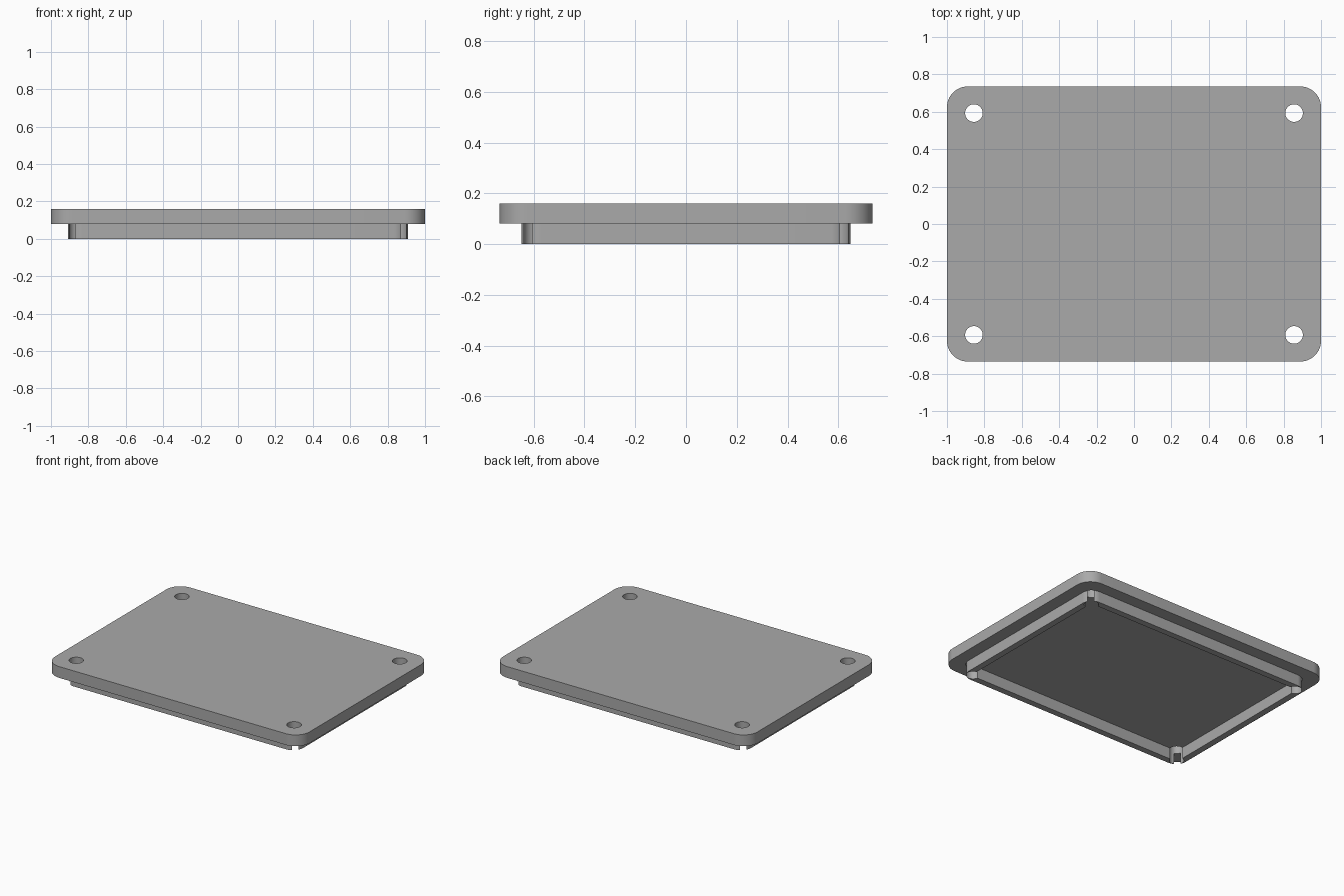
import bpy, bmesh, math

if "Cube" in bpy.data.objects:
    bpy.data.objects.remove(bpy.data.objects["Cube"])

grey = bpy.data.materials.new("plain grey")
grey.diffuse_color = (0.40, 0.40, 0.40, 1)
grey.use_nodes = True
grey.node_tree.nodes["Principled BSDF"].inputs["Base Color"].default_value = grey.diffuse_color


def rounded_block(name, hx, hy, r, z0, z1, seg=14):
    """Vertical prism with a rounded-rectangle outline (a circle when hx = hy = r)."""
    bm = bmesh.new()
    pts = []
    for k, (sx, sy) in enumerate([(1, 1), (-1, 1), (-1, -1), (1, -1)]):
        for i in range(seg + 1):
            a = math.pi / 2 * (k + i / seg)
            pts.append((sx * (hx - r) + r * math.cos(a),
                        sy * (hy - r) + r * math.sin(a), z0))
    face = bm.faces.new([bm.verts.new(p) for p in pts])
    top = bmesh.ops.extrude_face_region(bm, geom=[face])["geom"]
    bmesh.ops.translate(bm, vec=(0, 0, z1 - z0),
                        verts=[v for v in top if isinstance(v, bmesh.types.BMVert)])
    bmesh.ops.remove_doubles(bm, verts=bm.verts, dist=1e-5)
    bmesh.ops.recalc_face_normals(bm, faces=bm.faces)
    me = bpy.data.meshes.new(name)
    bm.to_mesh(me)
    bm.free()
    me.materials.append(grey)
    ob = bpy.data.objects.new(name, me)
    bpy.context.collection.objects.link(ob)
    return ob


def combine(target, tool, operation):
    """Apply a boolean and remove the tool object."""
    mod = target.modifiers.new("boolean", "BOOLEAN")
    mod.operation, mod.object, mod.solver = operation, tool, "EXACT"
    bpy.context.view_layer.objects.active = target
    bpy.ops.object.modifier_apply(modifier=mod.name)
    bpy.data.objects.remove(tool)


# Cover plate
lid = rounded_block("lid", 1.0, 0.735, 0.11, 0.08, 0.16)

# Hollow locating rim underneath
T = 0.045
rim = rounded_block("rim", 0.91, 0.648, 0.078, 0.0, 0.10)
combine(rim, rounded_block("rim_hollow", 0.91 - T, 0.648 - T, 0.035, -0.1, 0.2), "DIFFERENCE")
combine(lid, rim, "UNION")

# Corner screw holes through plate and rim
for sx in (-1, 1):
    for sy in (-1, 1):
        hole = rounded_block("screw_hole", 0.047, 0.047, 0.047, -0.1, 0.3, 10)
        hole.location = (sx * 0.856, sy * 0.593, 0)
        bpy.context.view_layer.update()
        combine(lid, hole, "DIFFERENCE")

# Smooth the curved walls, keep edges sharp
bpy.ops.object.select_all(action="DESELECT")
lid.select_set(True)
bpy.context.view_layer.objects.active = lid
bpy.ops.object.shade_smooth_by_angle(angle=math.radians(30))
